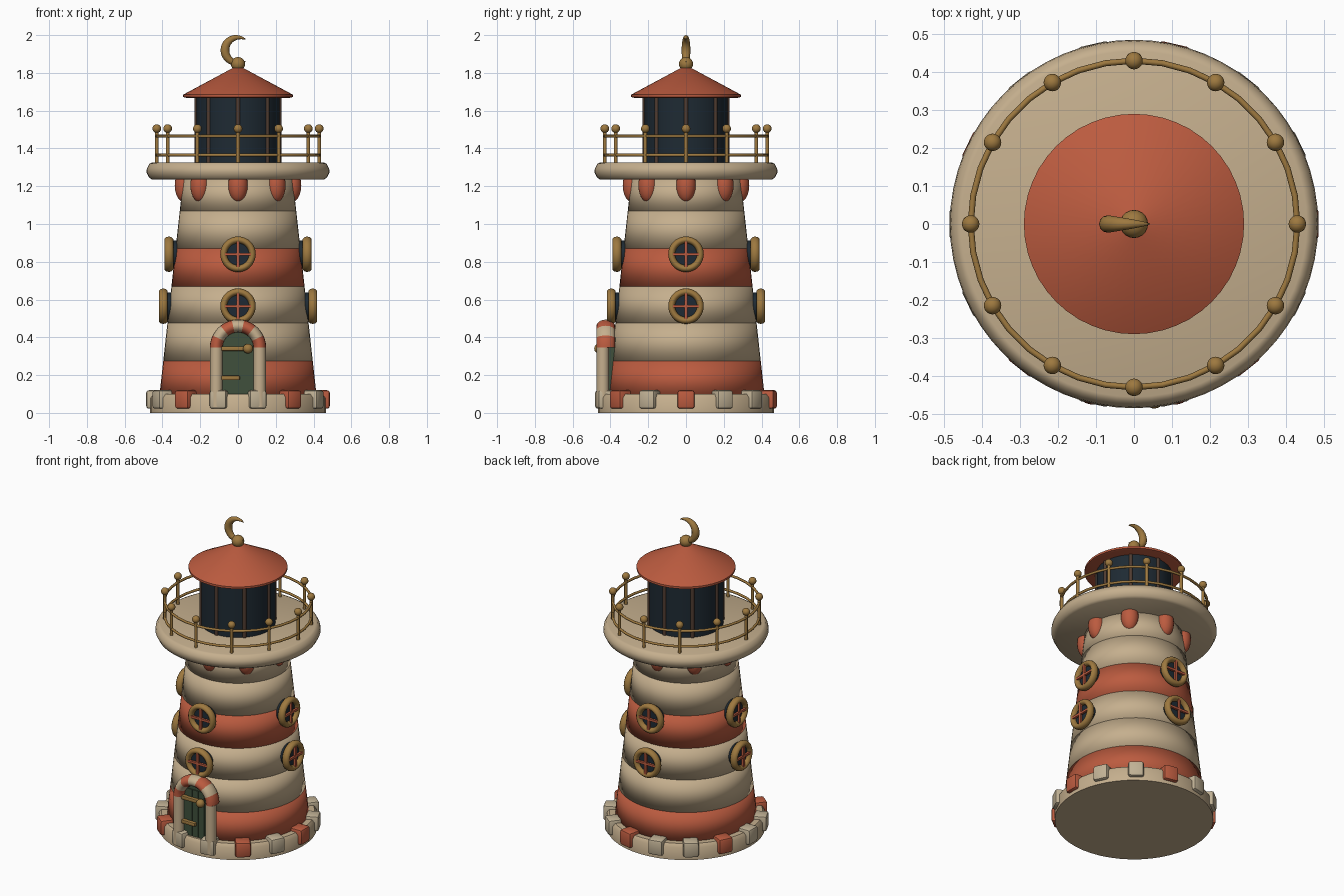
import bpy, bmesh, math
from math import sin, cos, pi, radians
from mathutils import Matrix, Vector

if "Cube" in bpy.data.objects:
    bpy.data.objects.remove(bpy.data.objects["Cube"])


def material(name, rgb):
    m = bpy.data.materials.new(name)
    m.use_nodes = True
    m.diffuse_color = (*rgb, 1)
    m.node_tree.nodes["Principled BSDF"].inputs["Base Color"].default_value = (*rgb, 1)
    return m


CREAM = material("cream plaster", (0.56, 0.43, 0.27))
STONE = material("pale stone", (0.53, 0.44, 0.30))
RED = material("brick red", (0.50, 0.105, 0.05))
BRASS = material("brass", (0.34, 0.19, 0.05))
GLASS = material("dark glass", (0.013, 0.023, 0.033))
BROWN = material("dark brown", (0.08, 0.045, 0.03))
GREEN = material("door green", (0.05, 0.08, 0.045))


def finish(name, bm, mat, smooth=True, matrix=None):
    """Turn a bmesh into a named object; smooth may be True, False or an angle."""
    if matrix is not None:
        bm.transform(matrix)
    bmesh.ops.recalc_face_normals(bm, faces=bm.faces)
    me = bpy.data.meshes.new(name)
    bm.to_mesh(me)
    bm.free()
    me.materials.append(mat)
    ob = bpy.data.objects.new(name, me)
    bpy.context.collection.objects.link(ob)
    me.polygons.foreach_set("use_smooth", [bool(smooth)] * len(me.polygons))
    if smooth and smooth is not True:
        bpy.ops.object.select_all(action="DESELECT")
        ob.select_set(True)
        bpy.context.view_layer.objects.active = ob
        bpy.ops.object.shade_smooth_by_angle(angle=radians(smooth))
    return ob


def rings(name, loops, mat, smooth=True, closed=False, matrix=None):
    """Skin a row of equal-sized point loops, capping the ends unless closed."""
    bm = bmesh.new()
    rows = [[bm.verts.new(p) for p in loop] for loop in loops]
    n = len(rows[0])
    pairs = list(zip(rows, rows[1:])) + ([(rows[-1], rows[0])] if closed else [])
    for a, b in pairs:
        for i in range(n):
            j = (i + 1) % n
            bm.faces.new((a[i], a[j], b[j], b[i]))
    if not closed:
        bm.faces.new(rows[0])
        bm.faces.new(rows[-1])
    return finish(name, bm, mat, smooth, matrix)


def lathe(name, profile, mat, smooth=True, n=48, matrix=None):
    loops = [[(r * cos(2 * pi * i / n), r * sin(2 * pi * i / n), z) for i in range(n)]
             for r, z in profile]
    return rings(name, loops, mat, smooth, matrix=matrix)


def torus(name, major, minor, depth, mat, matrix, n=40, k=10):
    loops = []
    for i in range(n):
        a = 2 * pi * i / n
        section = [(major + minor * cos(2 * pi * j / k), depth * sin(2 * pi * j / k))
                   for j in range(k)]
        loops.append([(r * cos(a), r * sin(a), z) for r, z in section])
    return rings(name, loops, mat, closed=True, matrix=matrix)


def ball(name, centre, size, mat, spin=0):
    bm = bmesh.new()
    bmesh.ops.create_uvsphere(bm, u_segments=20, v_segments=12, radius=1)
    place = Matrix.Translation(centre) @ Matrix.Rotation(spin, 4, "Z")
    return finish(name, bm, mat, True, place @ Matrix.Diagonal((*size, 1)))


def box(name, size, mat, matrix, bevel=0.0):
    bm = bmesh.new()
    bmesh.ops.create_cube(bm, size=1)
    bm.transform(Matrix.Diagonal((*size, 1)))
    if bevel:
        bmesh.ops.bevel(bm, geom=bm.edges[:], offset=bevel, segments=2,
                        profile=0.5, affect="EDGES")
    return finish(name, bm, mat, 40 if bevel else False, matrix)


def around(angle, radius, z):
    """Frame on the tower side: local x points outwards."""
    return Matrix.Rotation(angle, 4, "Z") @ Matrix.Translation((radius, 0, z))


def tower_radius(z):
    return 0.426 - 0.11 * z


# Base and striped tower
lathe("base", [(0.465, 0), (0.465, 0.08), (0.45, 0.1)], CREAM, 50)
levels = [0.08, 0.275, 0.475, 0.67, 0.87, 1.07, 1.24]
stripes = [RED, CREAM, CREAM, RED, CREAM, CREAM]
for low, high, mat in zip(levels, levels[1:], stripes):
    lathe("tower_band", [(tower_radius(low), low), (tower_radius(high), high)], mat)

# Stone blocks round the foot
for i in range(14):
    box("foot_block", (0.092, 0.092, 0.098), RED if i % 3 == 0 else STONE,
        around(2 * pi * i / 14, 0.44, 0.071), 0.014)

# Corbels and gallery
for i in range(8):
    a = i * pi / 4
    ball("corbel", (0.285 * cos(a), 0.285 * sin(a), 1.205), (0.05, 0.052, 0.09), RED, a)
lathe("gallery", [(0.455, 1.235), (0.47, 1.245), (0.485, 1.275), (0.482, 1.295),
                  (0.468, 1.32), (0.455, 1.325)], CREAM, n=64)

# Gallery railing
for z in (1.365, 1.465):
    torus("rail", 0.43, 0.008, 0.008, BRASS, Matrix.Translation((0, 0, z)), 36, 8)
for i in range(12):
    place = around(i * pi / 6, 0.43, 0)
    lathe("rail_post", [(0.01, 1.315), (0.01, 1.5)], BRASS, 40, 10, place)
    ball("post_knob", place @ Vector((0, 0, 1.505)), (0.023,) * 3, BRASS)

# Lantern room and roof
lathe("lantern_glass", [(0.22, 1.32), (0.22, 1.675)], GLASS, 40)
for i in range(8):
    lathe("lantern_bar", [(0.012, 1.32), (0.012, 1.675)], BROWN, 40, 10,
          around(i * pi / 4, 0.218, 0))
lathe("roof", [(0.275, 1.668), (0.29, 1.672), (0.29, 1.685), (0.02, 1.83)], RED, 60)

# Finial with crescent
ball("finial_ball", (0, 0, 1.847), (0.037,) * 3, BRASS)
loops = []
for i in range(33):
    t = i / 32
    a = radians(48 + 264 * t)
    thick = 0.002 + 0.021 * sin(pi * t) ** 0.8
    loop = []
    for j in range(12):
        b = 2 * pi * j / 12
        r = 0.08 - thick + thick * cos(b)
        loop.append((-0.012 + r * cos(a), thick * sin(b), 1.92 + r * sin(a)))
    loops.append(loop)
rings("crescent", loops, BRASS)

# Round windows on four sides at two heights
for z in (0.565, 0.84):
    for side in range(4):
        place = around(side * pi / 2, tower_radius(z) + 0.032, z)
        face = place @ Matrix.Rotation(pi / 2, 4, "Y")
        lathe("window_glass", [(0.072, -0.06), (0.072, 0.0)], GLASS, 40, 32, face)
        torus("window_ring", 0.076, 0.018, 0.024, BRASS, face)
        box("window_bar", (0.014, 0.014, 0.145), RED, place @ Matrix.Translation((0.014, 0, 0)))
        box("window_crossbar", (0.014, 0.145, 0.014), RED,
            place @ Matrix.Translation((0.014, 0, 0)))

# Door leaf: an arched slab with planks
SPRING = 0.345
arch = [(0.09, 0.08)] + [(0.09 * cos(pi * i / 16), SPRING + 0.09 * sin(pi * i / 16))
                         for i in range(17)] + [(-0.09, 0.08)]
rings("door", [[(x, y, z) for x, z in arch] for y in (-0.36, -0.43)], GREEN, False)
for x in (-0.042, 0, 0.042):
    box("door_plank", (0.038, 0.008, 0.31), GREEN, Matrix.Translation((x, -0.432, 0.245)))

# Door frame: two legs and seven alternating arch stones
for side in (-1, 1):
    lathe("door_leg", [(0.033, 0.03), (0.033, SPRING)], CREAM, 40, 16,
          Matrix.Translation((side * 0.115, -0.44, 0)))
for s in range(7):
    loops = []
    for i in range(6):
        a = pi * (s + i / 5) / 7
        loop = []
        for j in range(16):
            b = 2 * pi * j / 16
            r = 0.115 + 0.034 * cos(b)
            loop.append((r * cos(a), -0.425 + 0.05 * sin(b), SPRING + r * sin(a)))
        loops.append(loop)
    rings("arch_stone", loops, CREAM if s % 2 else RED, 40)

# Door hinges and knob
for z, length in ((0.185, 0.1), (0.34, 0.14)):
    box("door_hinge", (length, 0.03, 0.024), BRASS,
        Matrix.Translation((-0.09 + length / 2, -0.442, z)), 0.006)
ball("door_knob", (0.053, -0.46, 0.34), (0.026,) * 3, BRASS)
